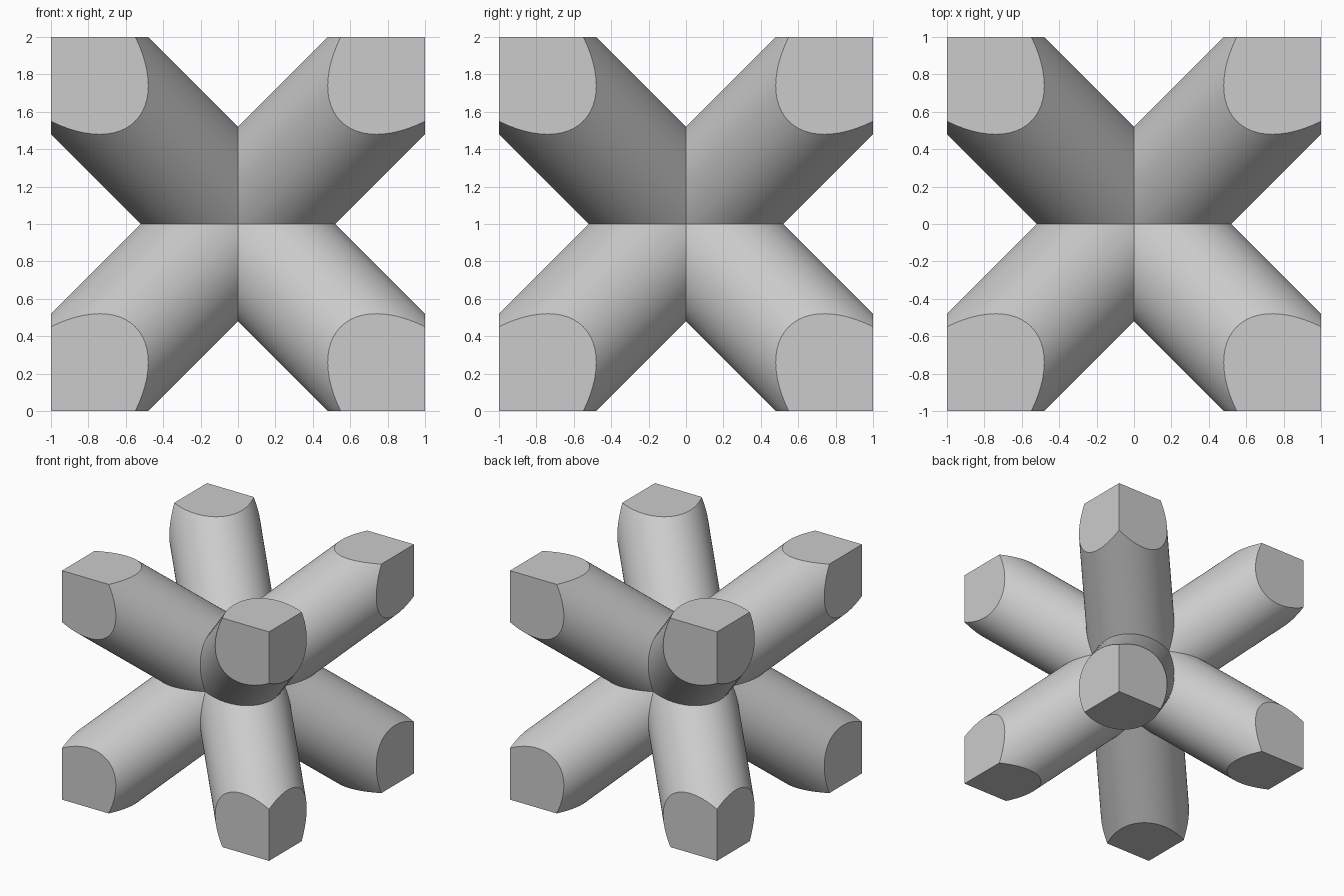
import bpy, bmesh, math
from mathutils import Matrix, Vector

cube = bpy.data.objects.get("Cube")
if cube:
    bpy.data.objects.remove(cube, do_unlink=True)

RADIUS = 0.368
SIDES = 72
AXES = [Vector(a) for a in ((1, 0, 0), (0, 1, 0), (0, 0, 1))]

# Plain grey material
grey = bpy.data.materials.new("Light grey")
grey.use_nodes = True
colour = (0.6, 0.6, 0.6, 1)
grey.diffuse_color = colour
grey.node_tree.nodes["Principled BSDF"].inputs["Base Color"].default_value = colour


def everything(bm):
    return bm.verts[:] + bm.edges[:] + bm.faces[:]


def keep_side(bm, point, normal, cap):
    """Cut away the side the normal points to, optionally closing the cut."""
    result = bmesh.ops.bisect_plane(bm, geom=everything(bm), dist=1e-6, plane_co=point,
                                    plane_no=normal, clear_outer=True)
    if cap:
        rim = [e for e in result["geom_cut"] if isinstance(e, bmesh.types.BMEdge)]
        bmesh.ops.contextual_create(bm, geom=rim)


# One diagonal strut, running from the centre to a cube corner
bm = bmesh.new()
diagonal = Vector((1, 1, 1)).normalized()
turn = diagonal.to_track_quat('Z', 'Y').to_matrix().to_4x4()
bmesh.ops.create_cone(bm, cap_ends=False, segments=SIDES, radius1=RADIUS, radius2=RADIUS,
                      depth=4, matrix=Matrix.Translation(diagonal) @ turn)

# Trim its tip to the cube faces and its root to the middle planes
for axis in AXES:
    keep_side(bm, axis, axis, True)
for axis in AXES:
    keep_side(bm, Vector(), -axis, False)

# Mirror into all eight corners and weld the mitred seams
for name in "XYZ":
    bmesh.ops.mirror(bm, geom=everything(bm), axis=name, merge_dist=1e-4)
bmesh.ops.remove_doubles(bm, verts=bm.verts[:], dist=1e-4)
bmesh.ops.recalc_face_normals(bm, faces=bm.faces[:])
bmesh.ops.translate(bm, verts=bm.verts[:], vec=(0, 0, 1))

mesh = bpy.data.meshes.new("lattice_struts")
bm.to_mesh(mesh)
bm.free()
mesh.materials.append(grey)
struts = bpy.data.objects.new("lattice_struts", mesh)
bpy.context.collection.objects.link(struts)

# Smooth round walls, crisp mitres and cut ends
bpy.ops.object.select_all(action='DESELECT')
struts.select_set(True)
bpy.context.view_layer.objects.active = struts
bpy.ops.object.shade_smooth_by_angle(angle=math.radians(25))
